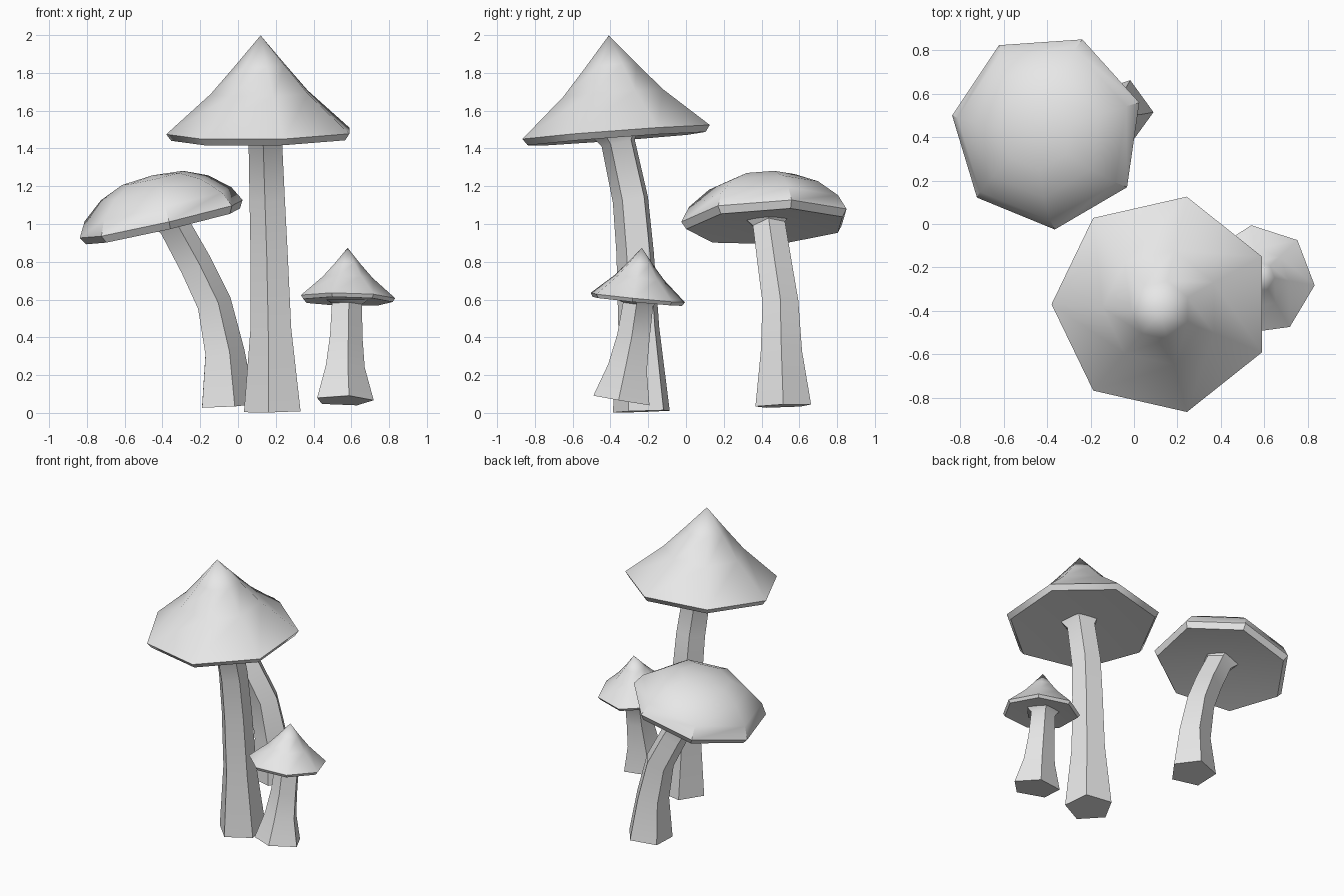
import bpy, bmesh
from math import cos, sin, radians, tau
from mathutils import Vector

cube = bpy.data.objects.get("Cube")
if cube:
    bpy.data.objects.remove(cube, do_unlink=True)

grey = bpy.data.materials.new("light grey")
grey.use_nodes = True
colour = (0.8, 0.8, 0.8, 1)
grey.diffuse_color = colour
grey.node_tree.nodes["Principled BSDF"].inputs["Base Color"].default_value = colour

UP = Vector((0, 0, 1))


def ring(bm, centre, normal, radius, sides, turn):
    """Regular polygon of vertices facing along normal."""
    rot = UP.rotation_difference(Vector(normal))
    verts = []
    for i in range(sides):
        a = radians(turn) + tau * i / sides
        verts.append(bm.verts.new(Vector(centre) + rot @ Vector((radius * cos(a), radius * sin(a), 0))))
    return verts


def bridge(bm, lower, upper):
    n = len(lower)
    for i in range(n):
        j = (i + 1) % n
        bm.faces.new((lower[i], lower[j], upper[j], upper[i]))


def fan(bm, loop, tip):
    v = bm.verts.new(tip)
    for i in range(len(loop)):
        bm.faces.new((loop[i], loop[(i + 1) % len(loop)], v))


def finish(bm, name):
    bmesh.ops.recalc_face_normals(bm, faces=bm.faces)
    mesh = bpy.data.meshes.new(name)
    bm.to_mesh(mesh)
    bm.free()
    mesh.materials.append(grey)
    obj = bpy.data.objects.new(name, mesh)
    bpy.context.collection.objects.link(obj)
    bpy.ops.object.select_all(action='DESELECT')
    obj.select_set(True)
    bpy.context.view_layer.objects.active = obj
    bpy.ops.object.shade_smooth_by_angle(angle=radians(44))


def cap(name, centre, normal, turn, profile, peak, dish):
    """Seven-sided cap; profile is (radius, height) from the rim upwards."""
    bm = bmesh.new()
    n = Vector(normal).normalized()
    c = Vector(centre)
    rings = [ring(bm, c + n * h, n, r, 7, turn) for r, h in profile]
    for a, b in zip(rings, rings[1:]):
        bridge(bm, a, b)
    fan(bm, rings[-1], c + n * peak)
    # slightly hollow underside
    fan(bm, rings[0], c + n * (profile[0][1] + dish))
    finish(bm, name)


def stem(name, path, turn):
    """Five-sided bent stem; path is (x, y, z, radius) from the ground up."""
    bm = bmesh.new()
    pts = [Vector(p[:3]) for p in path]
    rings = []
    for i, p in enumerate(path):
        tangent = pts[min(i + 1, len(pts) - 1)] - pts[max(i - 1, 0)]
        rings.append(ring(bm, pts[i], tangent, p[3], 5, turn))
    for a, b in zip(rings, rings[1:]):
        bridge(bm, a, b)
    bm.faces.new(rings[0])
    bm.faces.new(rings[-1])
    finish(bm, name)


def pointed(size, rim):
    """Concave conical cap profile."""
    return [(size * 0.95, -rim), (size, 0), (size * 0.53, size * 0.41), (size * 0.27, size * 0.7)]


# Tall mushroom
cap("tall_cap", (0.13, -0.37, 1.485), (-0.02, -0.075, 1), 180, pointed(0.51, 0.035), 0.515, 0.03)
stem("tall_stem", [(0.19, -0.23, 0.008, 0.16), (0.18, -0.245, 0.45, 0.115), (0.17, -0.265, 0.85, 0.105),
                   (0.16, -0.29, 1.13, 0.1), (0.15, -0.355, 1.43, 0.095), (0.15, -0.365, 1.48, 0.13)], -100)

# Leaning mushroom with a domed cap
dome = [(0.43, 0), (0.455, 0.04), (0.41, 0.12), (0.3, 0.21), (0.17, 0.265)]
cap("domed_cap", (-0.39, 0.43, 0.985), (-0.23, -0.045, 1), 17, dome, 0.28, 0.035)
stem("leaning_stem", [(-0.065, 0.515, 0.037, 0.155), (-0.08, 0.505, 0.32, 0.115), (-0.135, 0.5, 0.58, 0.1),
                      (-0.23, 0.47, 0.78, 0.095), (-0.345, 0.44, 0.99, 0.09), (-0.36, 0.435, 1.03, 0.13)], 0)

# Small mushroom
cap("small_cap", (0.575, -0.26, 0.61), (0.02, 0.1, 1), -5, pointed(0.258, 0.02), 0.265, 0.02)
stem("small_stem", [(0.56, -0.335, 0.065, 0.16), (0.562, -0.305, 0.24, 0.11), (0.568, -0.275, 0.4, 0.092),
                    (0.572, -0.25, 0.575, 0.085), (0.572, -0.25, 0.6, 0.12)], -80)
